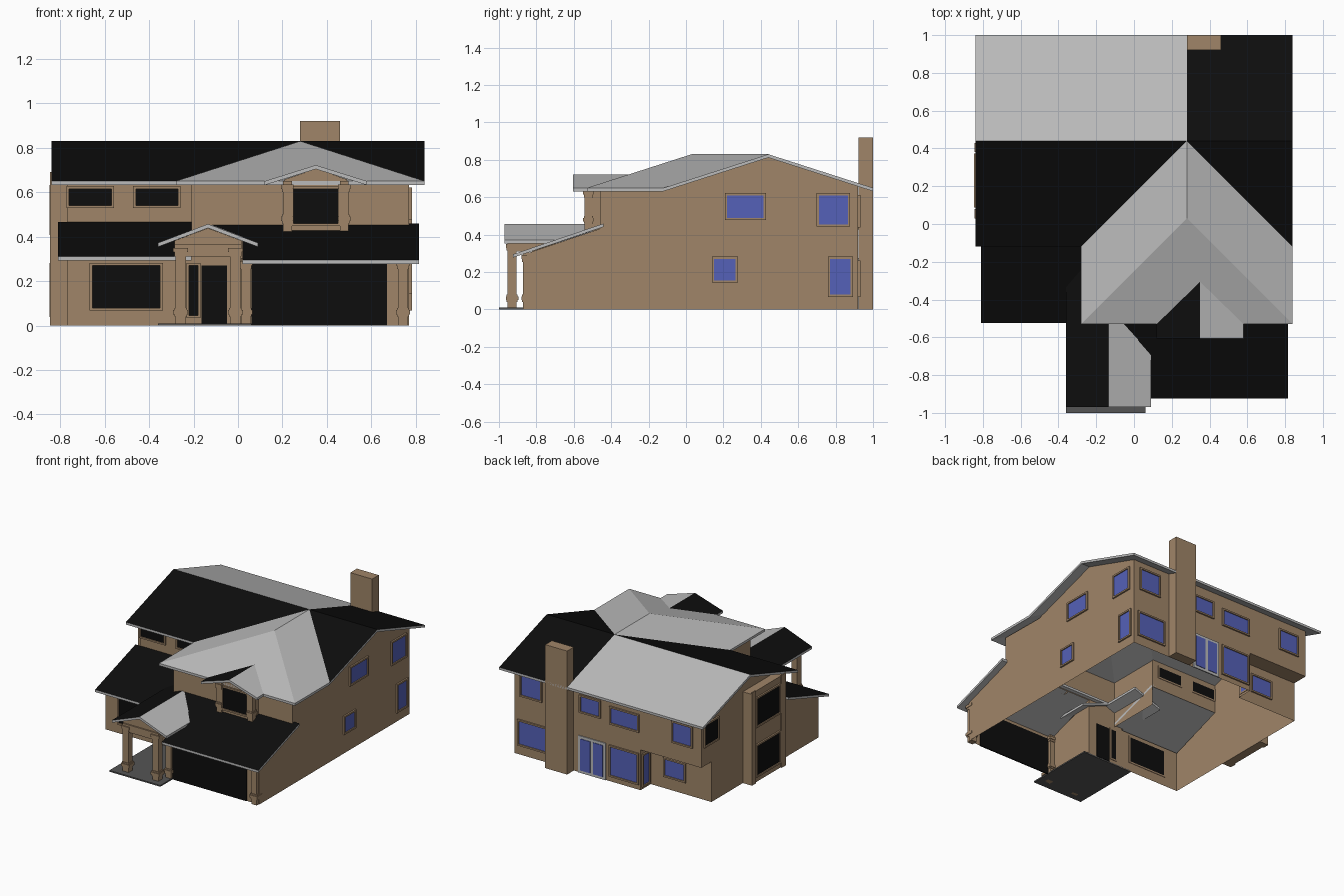
import bpy, bmesh
from mathutils import Vector

cube = bpy.data.objects.get("Cube")
if cube:
    bpy.data.objects.remove(cube, do_unlink=True)


def material(name, r, g, b):
    m = bpy.data.materials.new(name)
    m.use_nodes = True
    m.diffuse_color = (r, g, b, 1)
    node = m.node_tree.nodes["Principled BSDF"]
    node.inputs["Base Color"].default_value = (r, g, b, 1)
    node.inputs["Roughness"].default_value = 0.9
    return m


TAN = material("tan siding", 0.35, 0.235, 0.14)
GREY = material("light grey roofing", 0.5, 0.5, 0.5)
BLACK = material("black", 0.004, 0.004, 0.004)
BLUE = material("blue glass", 0.09, 0.12, 0.48)
SLAB = material("dark grey paving", 0.09, 0.09, 0.09)


def finish(name, bm, mats):
    me = bpy.data.meshes.new(name)
    bm.to_mesh(me)
    bm.free()
    for m in mats:
        me.materials.append(m)
    ob = bpy.data.objects.new(name, me)
    bpy.context.scene.collection.objects.link(ob)
    return ob


def boxes(name, mat, *spans):
    """One object made of boxes given as (x0, x1, y0, y1, z0, z1)."""
    bm = bmesh.new()
    for x0, x1, y0, y1, z0, z1 in spans:
        made = bmesh.ops.create_cube(bm, size=1)["verts"]
        bmesh.ops.scale(bm, vec=(x1 - x0, y1 - y0, z1 - z0), verts=made)
        bmesh.ops.translate(bm, vec=((x0 + x1) / 2, (y0 + y1) / 2, (z0 + z1) / 2), verts=made)
    return finish(name, bm, [mat])


def wall(name, axis, at, outline, out):
    """Flat wall on x = at or y = at; outline pairs are (along, z), out is its facing sign."""
    bm = bmesh.new()
    pts = [(at, a, z) if axis == "x" else (a, at, z) for a, z in outline]
    f = bm.faces.new([bm.verts.new(p) for p in pts])
    f.normal_update()
    if f.normal["xyz".index(axis)] * out < 0:
        f.normal_flip()
    return finish(name, bm, [TAN])


def rect(a0, a1, z0, z1):
    return [(a0, z0), (a1, z0), (a1, z1), (a0, z1)]


def roof(name, top_mat, *pts, thick=0.018):
    """Roof slab: coloured top, grey fascia and underside."""
    bm = bmesh.new()
    top = bm.faces.new([bm.verts.new(p) for p in pts])
    top.normal_update()
    if top.normal.z < 0:
        top.normal_flip()
    loop = list(top.verts)
    low = [bm.verts.new(v.co - Vector((0, 0, thick))) for v in loop]
    bm.faces.new(low[::-1]).material_index = 1
    for i in range(len(loop)):
        j = (i + 1) % len(loop)
        bm.faces.new((loop[i], low[i], low[j], loop[j])).material_index = 1
    return finish(name, bm, [top_mat, GREY])


def window(name, axis, at, out, a0, a1, z0, z1, glass, trim=TAN):
    """Glass plate set through the wall with a raised four-bar frame."""
    def span(a, b, c, d, depth):
        lo, hi = sorted((at - out * 0.003, at + out * depth))
        return (lo, hi, a, b, c, d) if axis == "x" else (a, b, lo, hi, c, d)
    boxes(name + "_glass", glass, span(a0, a1, z0, z1, 0.004))
    w = 0.012
    boxes(name + "_frame", trim,
          span(a0 - w, a0, z0 - w, z1 + w, 0.012), span(a1, a1 + w, z0 - w, z1 + w, 0.012),
          span(a0, a1, z0 - w, z0, 0.012), span(a0, a1, z1, z1 + w, 0.012))


def post(name, x, y, z0, z1, r=0.024):
    """Square post with a flared base and cap."""
    def ring(k, a, b):
        return (x - r * k, x + r * k, y - r * k, y + r * k, a, b)
    boxes(name, TAN, ring(1, z0, z1), ring(1.2, z0 + .04, z0 + .05), ring(1.4, z0 + .05, z0 + .07),
          ring(1.2, z0 + .07, z0 + .08), ring(1.2, z1 - .05, z1 - .035), ring(1.4, z1 - .035, z1 - .015))


# Outer walls
GABLE = [(-.1, .64), (.44, .812), (.92, .658)]
wall("left_side_wall", "x", .77,
     [(.92, 0), (-.85, 0), (-.85, .3), (-.46, .432), (-.46, .645)] + GABLE, 1)
wall("right_side_wall", "x", -.77,
     [(.8, 0), (-.46, 0), (-.46, .3), (-.05, .442), (-.05, .655)] + GABLE[1:] + [(.92, .3), (.8, .3)], -1)
wall("back_wall", "y", .92,
     [(.77, 0), (.77, .658), (-.77, .658), (-.77, .3), (-.27, .3), (-.27, 0)], 1)
wall("back_recess_wall", "y", .8, rect(-.77, -.27, 0, .3), 1)
wall("back_recess_side", "x", -.27, rect(.8, .92, 0, .3), -1)
boxes("back_overhang_soffit", TAN, (-.77, -.27, .8, .92, .3, .304))
wall("front_lower_wall", "y", -.46, [(-.77, 0), (.02, 0), (.02, .43), (-.21, .43), (-.28, .3), (-.77, .3)], -1)
wall("front_upper_right_wall", "y", -.05, rect(-.77, -.21, .44, .655), -1)
wall("wing_front_wall", "y", -.46, rect(-.21, .77, .43, .65), -1)
wall("wing_side_wall", "x", -.21, rect(-.46, -.05, .3, .65), -1)
wall("garage_front_wall", "y", -.85, rect(.02, .77, 0, .3), -1)
wall("garage_side_wall", "x", .02, [(-.85, 0), (-.46, 0), (-.46, .43), (-.85, .3)], -1)
boxes("chimney", TAN, (.28, .46, .922, 1, 0, .92))

# Main roof: front slopes meet the wing in valleys
E, R = .65, .83
peak, wing = (.28, .44, R), (.28, .03, R)
roof("main_roof_front_right", BLACK, (-.84, .44, R), peak, (-.28, -.12, E), (-.84, -.12, E))
roof("main_roof_front_left", BLACK, peak, (.84, .44, R), (.84, -.12, E))
roof("main_roof_back_right", GREY, (-.84, .44, R), peak, (.28, 1, E), (-.84, 1, E))
roof("main_roof_back_left", BLACK, peak, (.84, .44, R), (.84, 1, E), (.28, 1, E))

# Hipped wing roof
roof("wing_roof_right", GREY, peak, wing, (-.28, -.53, E), (-.28, -.12, E))
roof("wing_roof_front", GREY, wing, (-.28, -.53, E), (.84, -.53, E))
roof("wing_roof_left", GREY, peak, wing, (.84, -.53, E), (.84, -.12, E))

# Dormer bay
for side, s, mat in (("right", -1, BLACK), ("left", 1, GREY)):
    roof("dormer_roof_" + side, mat, (.35, -.605, .722), (.35, -.306, .722),
         (.35 + s * .23, -.53, E), (.35 + s * .23, -.605, E))
    wall("dormer_cheek_" + side, "x", .35 + s * .14, rect(-.53, -.46, .42, .66), s)
    post("dormer_post_" + side, .35 + s * .128, -.522, .42, .65, .02)
wall("dormer_front_wall", "y", -.53, [(.21, .42), (.49, .42), (.49, .658), (.35, .705), (.21, .658)], -1)
window("dormer_window", "y", -.53, -1, .25, .45, .46, .615, BLACK)

# Lower roofs
roof("lower_roof_right", BLACK, (-.81, -.525, .31), (-.21, -.525, .31), (-.21, -.05, .465), (-.81, -.05, .465))
roof("garage_roof", BLACK, (.815, -.925, .295), (.02, -.925, .295), (.02, -.61, .4),
     (-.135, -.44, .46), (.815, -.44, .46))

# Porch
roof("porch_roof_right", BLACK, (-.135, -.97, .457), (-.135, -.15, .457), (-.36, -.15, .372), (-.36, -.97, .372))
roof("porch_roof_left", GREY, (-.135, -.97, .457), (-.135, -.44, .457), (.09, -.44, .372), (.09, -.97, .372))
wall("porch_gable", "y", -.945, [(-.285, .36), (.015, .36), (.015, .382), (-.135, .438), (-.285, .382)], -1)
boxes("porch_beams", TAN, (-.285, .015, -.955, -.905, .31, .365),
      (-.285, -.235, -.905, -.46, .31, .365), (-.035, .015, -.905, -.46, .31, .365))
for side, x in (("right", -.258), ("left", -.012)):
    post("porch_column_" + side, x, -.93, 0, .365)
boxes("porch_slab", SLAB, (-.36, .06, -1, -.46, 0, .01))

# Garage door and corner posts
boxes("garage_door", BLACK, (.06, .67, -.856, -.847, 0, .278))
for side, x in (("right", .035), ("left", .742)):
    post("garage_post_" + side, x, -.85, 0, .305, .022)

# Entry
boxes("front_door", BLACK, (-.165, -.05, -.466, -.457, .01, .27))
window("entry_sidelight", "y", -.46, -1, -.22, -.18, .045, .27, BLACK)

# Front windows
window("front_lower_window", "y", -.46, -1, -.655, -.35, .08, .27, BLACK)
for i, a in enumerate((-.76, -.46)):
    window(f"front_upper_window_{i}", "y", -.05, -1, a, a + .19, .54, .615, BLACK)

# Left side windows
for i, w in enumerate(((.22, .415, .49, .61), (.71, .865, .455, .61),
                       (.15, .265, .155, .27), (.77, .88, .08, .27))):
    window(f"left_side_window_{i}", "x", .77, 1, *w, BLUE)

# Right side two-storey bay
boxes("side_bay", TAN, (-.835, -.77, .03, .43, 0, .68))
for y in (.055, .405):
    boxes("side_bay_pilaster", TAN, (-.845, -.835, y - .025, y + .025, 0, .69))
for name, z0, z1 in (("lower", .05, .27), ("upper", .42, .62)):
    window("side_bay_window_" + name, "x", -.835, -1, .1, .36, z0, z1, BLACK)
window("right_side_window", "x", -.77, -1, .73, .88, .45, .6, BLACK)

# Back windows
for i, w in enumerate(((.51, .73, .08, .25), (.55, .71, .45, .6), (.07, .22, .46, .57),
                       (-.245, -.025, .05, .26), (-.25, -.03, .44, .55), (-.69, -.54, .44, .58))):
    window(f"back_window_{i}", "y", .92, 1, *w, BLUE)
window("recess_window", "y", .8, 1, -.55, -.39, .1, .22, BLUE)
window("recess_side_window", "x", -.27, -1, .825, .895, .03, .25, BLUE)

# Patio doors: pale panel with two panes
boxes("patio_door_panel", GREY, (.015, .24, .918, .927, 0, .275))
for i, a in enumerate((.035, .14)):
    boxes(f"patio_door_pane_{i}", BLUE, (a, a + .08, .924, .931, .02, .255))
